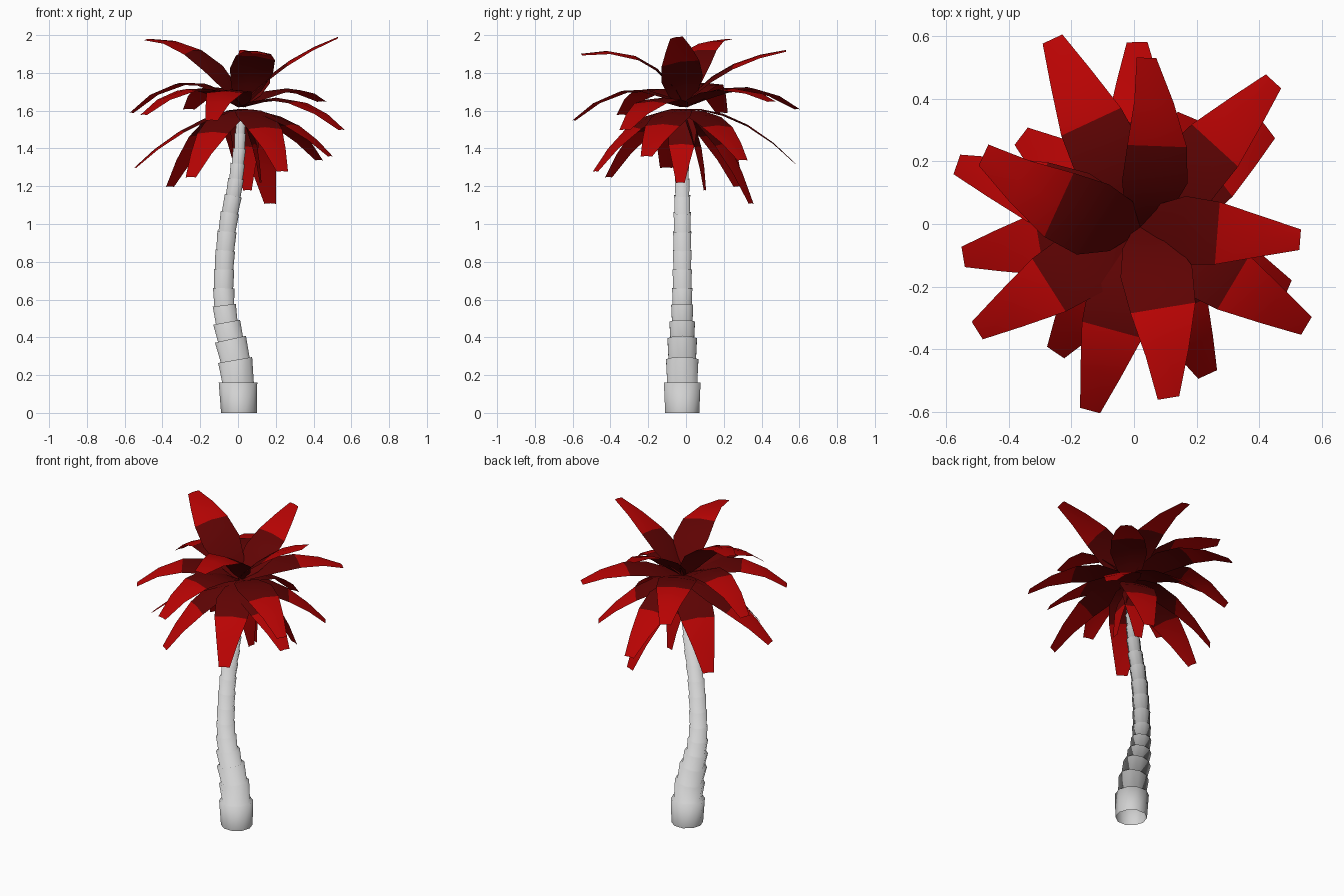
import bpy, bmesh, math
from mathutils import Vector

cube = bpy.data.objects.get("Cube")
if cube:
    bpy.data.objects.remove(cube)


def make_material(name, colour):
    material = bpy.data.materials.new(name)
    material.use_nodes = True
    material.diffuse_color = colour
    shader = next(n for n in material.node_tree.nodes if n.type == "BSDF_PRINCIPLED")
    shader.inputs["Base Color"].default_value = colour
    return material


BARK = make_material("pale grey bark", (0.64, 0.64, 0.64, 1))
DARK_RED = make_material("dark red leaf base", (0.115, 0.001, 0.001, 1))
BRIGHT_RED = make_material("bright red leaf tip", (0.48, 0.001, 0.001, 1))


def finish(name, bm, materials):
    mesh = bpy.data.meshes.new(name)
    bm.to_mesh(mesh)
    bm.free()
    for material in materials:
        mesh.materials.append(material)
    obj = bpy.data.objects.new(name, mesh)
    bpy.context.collection.objects.link(obj)
    bpy.ops.object.select_all(action="DESELECT")
    obj.select_set(True)
    bpy.context.view_layer.objects.active = obj
    bpy.ops.object.shade_smooth()
    return obj


# Trunk: stacked collars, each flaring upward, along a leaning curve
# Each key is height, sideways centre and radius
TRUNK_KEYS = [(0, .005, .1), (.16, 0, .102), (.28, -.015, .09), (.39, -.04, .082),
              (.48, -.06, .071), (.6, -.077, .058), (.8, -.073, .053),
              (1, -.055, .05), (1.2, -.015, .043), (1.4, .008, .034), (1.55, .015, .026)]
COLLARS = [0, .16, .28, .39, .48, .57, .66, .76, .86, .96, 1.06, 1.15, 1.24, 1.32, 1.4, 1.48, 1.55]
SIDES = 10


def trunk_at(z):
    for low, high in zip(TRUNK_KEYS, TRUNK_KEYS[1:]):
        if z <= high[0]:
            t = (z - low[0]) / (high[0] - low[0])
            return [a + (b - a) * t for a, b in zip(low, high)][1:]
    return TRUNK_KEYS[-1][1:]


def trunk_ring(bm, z, radius):
    centre = trunk_at(z)[0]
    slope = 0 if z < .2 else (trunk_at(z + .04)[0] - trunk_at(z - .04)[0]) / .08
    ring = []
    for i in range(SIDES):
        angle = math.tau * i / SIDES
        dx = radius * math.cos(angle)
        ring.append(bm.verts.new((centre + dx, radius * math.sin(angle) - .02, z - dx * slope)))
    return ring


bm = bmesh.new()
rings = []
for bottom, top in zip(COLLARS, COLLARS[1:]):
    radius = trunk_at(top)[1]
    rings.append(trunk_ring(bm, bottom, radius * .93))
    rings.append(trunk_ring(bm, top, radius))
for lower, upper in zip(rings, rings[1:]):
    for i in range(SIDES):
        j = (i + 1) % SIDES
        bm.faces.new((lower[i], lower[j], upper[j], upper[i]))
bm.faces.new(rings[-1])
finish("trunk", bm, [BARK])

# Leaves: arched blades, as position along the blade and half width
BLADE = [(0, .02), (.15, .078), (.35, .11), (.57, .1), (.8, .066), (1, .033)]
ACROSS = (-1, 0, 1)
TIP_START = 3


def leaf(name, base_z, reach, tip, arch_z, width, bow=0, roll=0):
    base, end = Vector((.02, -.01, base_z)), Vector(tip)
    heading = end - base
    side = Vector((-heading.y, heading.x, 0)).normalized()
    control = base.lerp(end, reach) + side * bow
    control.z = arch_z
    # a positive roll lifts the blade's left edge
    side.z = roll
    bm = bmesh.new()
    rows = []
    for t, half in BLADE:
        centre = base.lerp(control, t).lerp(control.lerp(end, t), t)
        half *= width
        droop = Vector((0, 0, half * .1))
        rows.append([bm.verts.new(centre + side * half * s - droop * abs(s)) for s in ACROSS])
    for r, (a, b) in enumerate(zip(rows, rows[1:])):
        for c in range(len(ACROSS) - 1):
            face = bm.faces.new((a[c], b[c], b[c + 1], a[c + 1]))
            face.normal_update()
            if face.normal.z < 0:
                face.normal_flip()
            face.material_index = int(r >= TIP_START)
    finish(name, bm, [DARK_RED, BRIGHT_RED])


# Each tier holds its base height, reach of the arch, then tip, arch height, width, bow and roll
TIERS = {
    "upper_leaf": (1.63, .32, [
        ((.53, -.05, 1.99), 1.86, 1, 0, .16), ((-.48, .22, 1.98), 1.99, 1.12, .09, -.1),
        ((.04, .53, 1.92), 1.87, .95, -.09, .16), ((.11, -.555, 1.9), 1.98, 1.05, .06, -.12)]),
    "middle_leaf": (1.62, .48, [
        ((-.5, -.34, 1.58), 1.84, 1), ((-.14, -.595, 1.55), 1.84, 1),
        ((.55, -.325, 1.5), 1.76, 1), ((.445, .455, 1.65), 1.8, 1),
        ((-.26, .59, 1.61), 1.84, 1.05), ((-.565, .19, 1.59), 1.9, 1)]),
    "lower_leaf": (1.61, .5, [
        ((-.545, -.105, 1.3), 1.58, 1), ((-.25, -.41, 1.25), 1.6, 1),
        ((.235, -.48, 1.28), 1.63, 1), ((-.36, .28, 1.2), 1.6, 1.05),
        ((.17, .345, 1.11), 1.56, 1), ((.01, .58, 1.32), 1.63, 1),
        ((.43, .3, 1.34), 1.61, 1), ((.49, -.21, 1.36), 1.61, 1)]),
    "hanging_leaf": (1.58, .7, [
        ((.12, -.03, 1.22), 1.5, .7), ((.05, .1, 1.18), 1.5, .7)]),
}
for tier, (base_z, reach, blades) in TIERS.items():
    for number, blade in enumerate(blades, 1):
        leaf(f"{tier}_{number}", base_z, reach, *blade)
